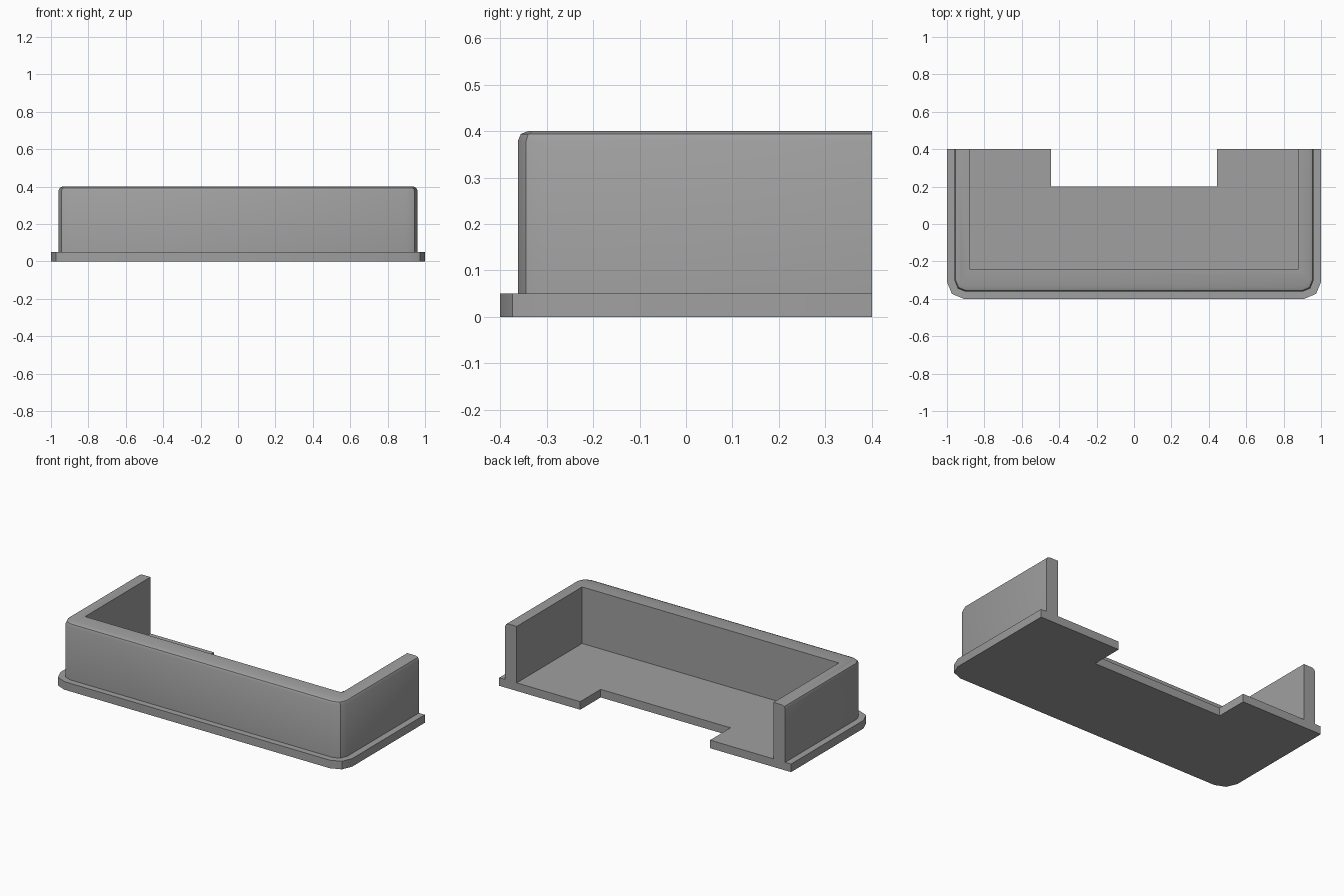
import bpy, bmesh, math

cube = bpy.data.objects.get("Cube")
if cube:
    bpy.data.objects.remove(cube, do_unlink=True)

grey = bpy.data.materials.new("plain grey")
grey.use_nodes = True
colour = (0.35, 0.35, 0.35, 1)
grey.diffuse_color = colour
grey.node_tree.nodes["Principled BSDF"].inputs["Base Color"].default_value = colour

BACK = 0.4


def front_outline(half_width, front, radius):
    """Open U outline, left back to right back, with two-segment front corners."""
    right = [(half_width, BACK)]
    for step in range(3):
        a = step * math.pi / 4
        right.append((half_width - radius + radius * math.cos(a),
                      front + radius - radius * math.sin(a)))
    return right + [(-x, y) for x, y in reversed(right)]


def extrude_part(name, outline, bottom, top, rim_count=0, rim_bevel=0):
    """Solid prism; the first rim_count top edges are rounded."""
    bm = bmesh.new()
    low = [bm.verts.new((x, y, bottom)) for x, y in outline]
    high = [bm.verts.new((x, y, top)) for x, y in outline]
    n = len(outline)
    bm.faces.new(low)
    bm.faces.new(high)
    for i in range(n):
        j = (i + 1) % n
        bm.faces.new((low[i], low[j], high[j], high[i]))
    bmesh.ops.recalc_face_normals(bm, faces=bm.faces[:])
    if rim_count:
        rim = [bm.edges.get((high[i], high[i + 1])) for i in range(rim_count)]
        bmesh.ops.bevel(bm, geom=rim, offset=rim_bevel, offset_type='OFFSET',
                        segments=2, profile=0.5, affect='EDGES')
    mesh = bpy.data.meshes.new(name)
    bm.to_mesh(mesh)
    bm.free()
    mesh.materials.append(grey)
    obj = bpy.data.objects.new(name, mesh)
    bpy.context.collection.objects.link(obj)
    bpy.ops.object.select_all(action='DESELECT')
    obj.select_set(True)
    bpy.context.view_layer.objects.active = obj
    bpy.ops.object.shade_smooth_by_angle(angle=math.radians(30))
    return obj


# Base plate with a rectangular notch in the back edge
notch_x, notch_y = 0.445, 0.2
notch = [(-notch_x, BACK), (-notch_x, notch_y), (notch_x, notch_y), (notch_x, BACK)]
extrude_part("base_plate", front_outline(1.0, -0.4, 0.09) + notch, 0, 0.05)

# U-shaped wall, open at the back, with a rounded outer rim
outer = front_outline(0.96, -0.362, 0.06)
inner_x, inner_y = 0.88, -0.24
inner = [(-inner_x, BACK), (-inner_x, inner_y), (inner_x, inner_y), (inner_x, BACK)]
extrude_part("surrounding_wall", outer + inner, 0.05, 0.4,
             rim_count=len(outer) - 1, rim_bevel=0.022)
